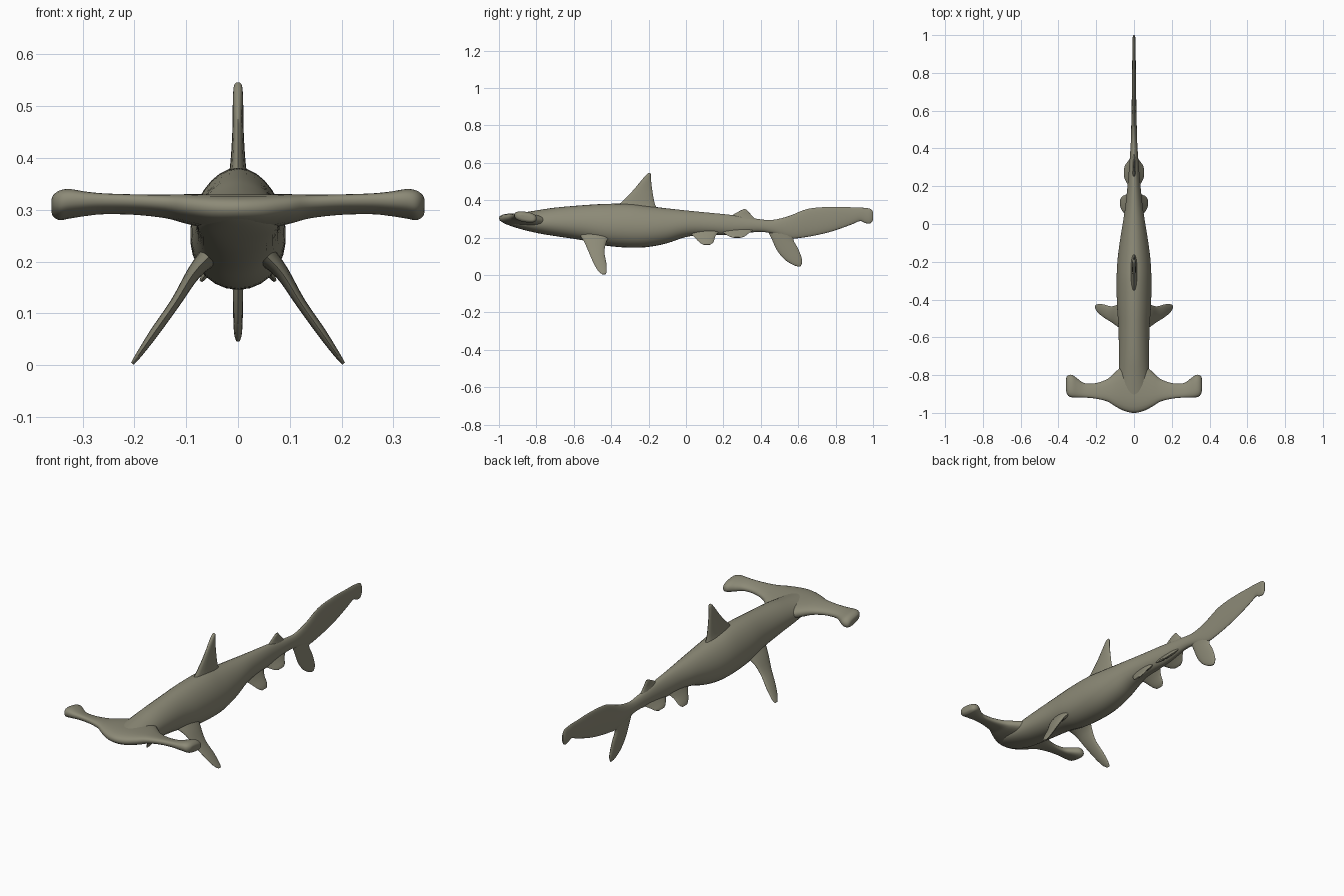
import bpy, bmesh, math
from mathutils import Vector

skin = bpy.data.materials.new("olive grey skin")
skin.diffuse_color = (0.265, 0.255, 0.185, 1)


def smooth_rows(rows, n=4):
    """Catmull-Rom interpolation of number rows."""
    out = []
    for i in range(len(rows) - 1):
        a, b, c, d = (rows[max(0, min(len(rows) - 1, i + k))] for k in (-1, 0, 1, 2))
        for s in range(n):
            t = s / n
            out.append([0.5 * (2 * q + (r - p) * t + (2 * p - 5 * q + 4 * r - u) * t * t
                               + (3 * q - p - 3 * r + u) * t ** 3)
                        for p, q, r, u in zip(a, b, c, d)])
    out.append(list(rows[-1]))
    return out


def loft(name, rings, mirror=False):
    bm = bmesh.new()
    vs = [[bm.verts.new(p) for p in r] for r in rings]
    n = len(rings[0])
    for a, b in zip(vs, vs[1:]):
        for i in range(n):
            j = (i + 1) % n
            bm.faces.new((a[i], a[j], b[j], b[i]))
    bm.faces.new(vs[0])
    bm.faces.new(vs[-1])
    bmesh.ops.recalc_face_normals(bm, faces=bm.faces)
    me = bpy.data.meshes.new(name)
    bm.to_mesh(me)
    bm.free()
    me.materials.append(skin)
    ob = bpy.data.objects.new(name, me)
    bpy.context.collection.objects.link(ob)
    if mirror:
        ob.modifiers.new("mirror", 'MIRROR')
    bpy.ops.object.select_all(action='DESELECT')
    ob.select_set(True)
    bpy.context.view_layer.objects.active = ob
    bpy.ops.object.shade_smooth_by_angle(angle=math.radians(60))
    return ob


def angles(n):
    return [2 * math.pi * i / n for i in range(n)]


def spow(v, e):
    return math.copysign(abs(v) ** e, v)


def fin(name, sections, mirror=False):
    """Sections: leading edge xyz, trailing edge xyz, half thickness."""
    rows = smooth_rows(sections)
    ends = [(Vector(r[:3]), Vector(r[3:6]), max(r[6], 0.001)) for r in rows]
    span = ends[-1][0] + ends[-1][1] - ends[0][0] - ends[0][1]
    nrm = (ends[0][1] - ends[0][0]).cross(span).normalized()
    rings = [[(a + b) / 2 + (b - a) / 2 * math.cos(t) + nrm * h * math.sin(t)
              for t in angles(16)] for a, b, h in ends]
    return loft(name, rings, mirror)


# Body and upper tail lobe: y, bottom z, top z, half width
body = smooth_rows([
    (-0.995, 0.295, 0.312, 0.015), (-0.97, 0.275, 0.322, 0.05), (-0.90, 0.25, 0.33, 0.078),
    (-0.80, 0.225, 0.345, 0.08), (-0.70, 0.208, 0.36, 0.08), (-0.55, 0.185, 0.373, 0.082),
    (-0.43, 0.157, 0.38, 0.09), (-0.30, 0.146, 0.38, 0.092), (-0.20, 0.15, 0.368, 0.088),
    (-0.10, 0.17, 0.356, 0.076), (0.0, 0.203, 0.345, 0.06), (0.10, 0.214, 0.335, 0.045),
    (0.25, 0.215, 0.32, 0.03), (0.38, 0.23, 0.30, 0.02), (0.46, 0.222, 0.294, 0.016),
    (0.55, 0.195, 0.315, 0.014), (0.65, 0.204, 0.353, 0.012), (0.77, 0.23, 0.364, 0.011),
    (0.88, 0.268, 0.362, 0.009), (0.93, 0.288, 0.361, 0.009), (0.96, 0.277, 0.358, 0.009),
    (0.985, 0.276, 0.354, 0.008), (1.0, 0.292, 0.338, 0.003)])
loft("body_and_tail", [
    [(w * math.cos(t) * (1 - 0.12 * math.sin(t)), y, (lo + hi) / 2 + (hi - lo) / 2 * math.sin(t))
     for t in angles(28)] for y, lo, hi, w in body])

# Hammer head: x, front y, back y, bottom z, top z
half = [(0.0, -1.0, -0.72, 0.262, 0.328), (0.05, -0.99, -0.74, 0.264, 0.328),
        (0.10, -0.965, -0.785, 0.275, 0.328), (0.14, -0.94, -0.82, 0.286, 0.327),
        (0.20, -0.925, -0.842, 0.293, 0.327), (0.26, -0.919, -0.843, 0.294, 0.329),
        (0.295, -0.919, -0.822, 0.29, 0.333), (0.325, -0.918, -0.80, 0.285, 0.338),
        (0.345, -0.912, -0.80, 0.282, 0.335), (0.357, -0.895, -0.81, 0.29, 0.325),
        (0.36, -0.87, -0.83, 0.30, 0.315)]
head = smooth_rows([(-r[0], *r[1:]) for r in half[:0:-1]] + half)
rings = []
for x, f, b, lo, hi in head:
    ring = []
    for t in angles(24):
        c, s = spow(math.cos(t), 0.8), spow(math.sin(t), 0.8)
        ring.append((x, (f + b) / 2 + (b - f) / 2 * c,
                     (lo + hi) / 2 + (hi - lo) / 2 * s - 0.008 * c))
    rings.append(ring)
loft("hammer_head", rings)

# Upright fins on the centre line
fin("dorsal_fin", [
    (0, -0.40, 0.34, 0, -0.14, 0.34, 0.026), (0, -0.35, 0.385, 0, -0.165, 0.375, 0.016),
    (0, -0.285, 0.45, 0, -0.18, 0.45, 0.011), (0, -0.235, 0.51, 0, -0.187, 0.51, 0.010),
    (0, -0.21, 0.538, 0, -0.188, 0.538, 0.008), (0, -0.20, 0.546, 0, -0.192, 0.546, 0.003)])
fin("second_dorsal_fin", [
    (0, 0.22, 0.30, 0, 0.385, 0.285, 0.014), (0, 0.26, 0.327, 0, 0.355, 0.315, 0.008),
    (0, 0.293, 0.345, 0, 0.332, 0.34, 0.006), (0, 0.31, 0.352, 0, 0.322, 0.351, 0.003)])
fin("lower_tail_lobe", [
    (0, 0.43, 0.25, 0, 0.60, 0.23, 0.012), (0, 0.455, 0.20, 0, 0.575, 0.19, 0.011),
    (0, 0.485, 0.135, 0, 0.60, 0.14, 0.010), (0, 0.525, 0.085, 0, 0.62, 0.085, 0.009),
    (0, 0.57, 0.055, 0, 0.619, 0.06, 0.007), (0, 0.595, 0.046, 0, 0.612, 0.046, 0.003)])

# Paired side fins
fin("pectoral_fins", [
    (0.05, -0.57, 0.215, 0.05, -0.40, 0.215, 0.022), (0.085, -0.545, 0.178, 0.085, -0.425, 0.178, 0.014),
    (0.12, -0.52, 0.122, 0.12, -0.436, 0.122, 0.010), (0.16, -0.495, 0.065, 0.16, -0.426, 0.065, 0.009),
    (0.19, -0.47, 0.022, 0.19, -0.424, 0.022, 0.006), (0.204, -0.448, 0.003, 0.204, -0.43, 0.003, 0.003)],
    mirror=True)
fin("pelvic_fins", [
    (0.02, 0.01, 0.235, 0.02, 0.18, 0.235, 0.014), (0.04, 0.04, 0.207, 0.04, 0.157, 0.207, 0.009),
    (0.062, 0.07, 0.176, 0.062, 0.147, 0.176, 0.007), (0.072, 0.092, 0.162, 0.072, 0.13, 0.162, 0.003)],
    mirror=True)
fin("anal_fins", [
    (0.008, 0.17, 0.245, 0.008, 0.37, 0.245, 0.012), (0.03, 0.205, 0.222, 0.03, 0.335, 0.222, 0.008),
    (0.045, 0.23, 0.207, 0.045, 0.315, 0.207, 0.006), (0.052, 0.25, 0.20, 0.052, 0.295, 0.20, 0.003)],
    mirror=True)
